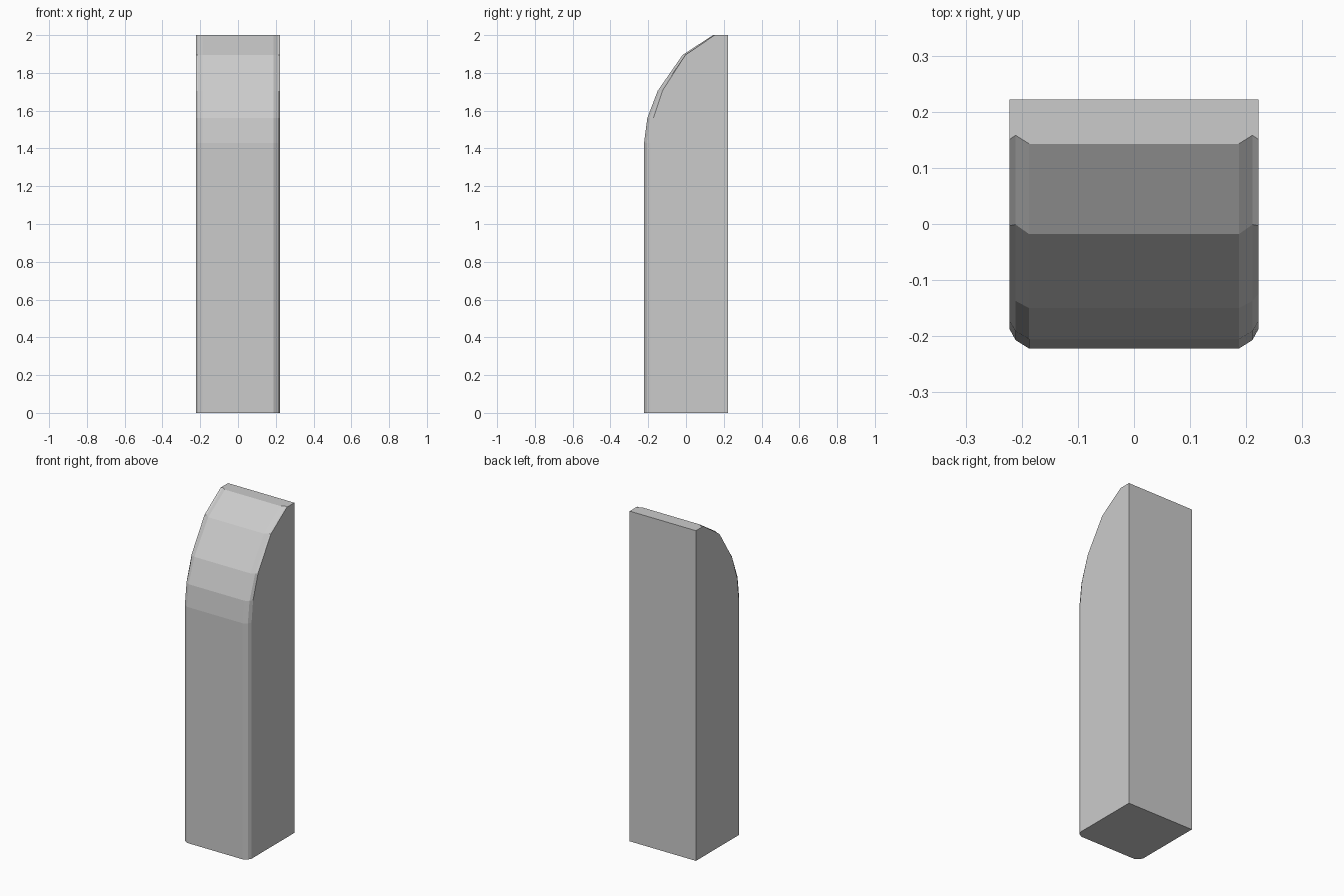
import bpy, bmesh

if "Cube" in bpy.data.objects:
    bpy.data.objects.remove(bpy.data.objects["Cube"])

W = 0.222   # half width and half depth
# height, then front-edge y at the flat face, mid bevel and side
ROWS = [
    (0.0, -0.222, -0.207, -0.187),
    (1.43, -0.222, -0.207, -0.187),
    (1.56, -0.205, -0.191, -0.173),
    (1.705, -0.150, -0.137, -0.125),
    (1.895, -0.018, -0.001, -0.003),
    (2.0, 0.143, 0.158, 0.151),
]
XS = (0.187, 0.211, W)   # matching half widths across the front bevel


def outline(z, *ys):
    right = [(x, y, z) for x, y in zip(XS, ys)] + [(W, W, z)]
    left = [(-x, y, z) for x, y, z in reversed(right)]
    return right + left


# pillar body: outlines lofted upwards, the front curving back to the top
bm = bmesh.new()
rings = [[bm.verts.new(p) for p in outline(*row)] for row in ROWS]
for low, high in zip(rings, rings[1:]):
    for i in range(len(low)):
        j = (i + 1) % len(low)
        bm.faces.new((low[i], low[j], high[j], high[i]))

# flat base and top
bm.faces.new(rings[0][::-1])
bm.faces.new(rings[-1])
bmesh.ops.recalc_face_normals(bm, faces=bm.faces)

mesh = bpy.data.meshes.new("curved_top_pillar")
bm.to_mesh(mesh)
bm.free()
pillar = bpy.data.objects.new("curved_top_pillar", mesh)
bpy.context.collection.objects.link(pillar)
